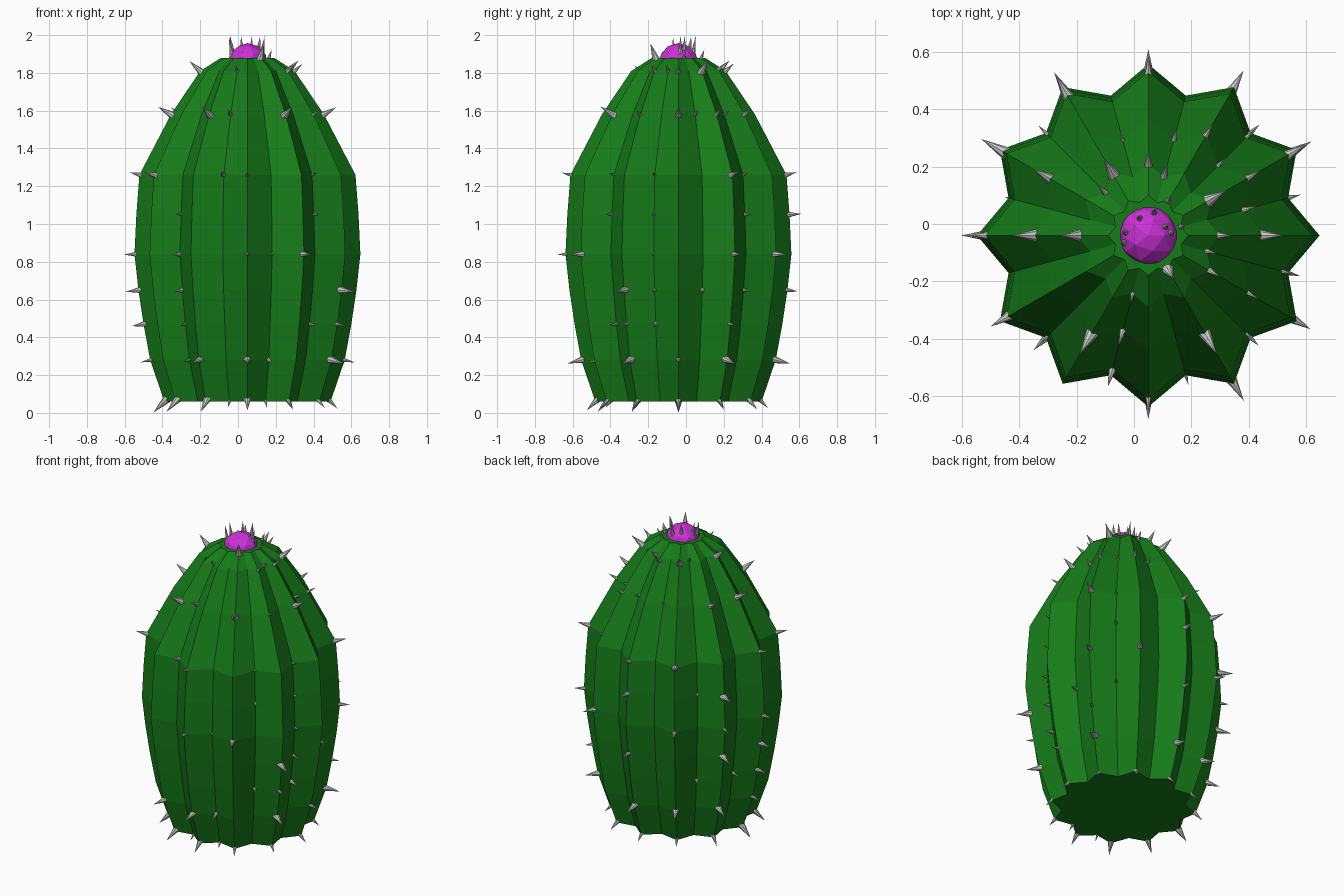
import bpy, bmesh, math, random
from mathutils import Vector

if "Cube" in bpy.data.objects:
    bpy.data.objects.remove(bpy.data.objects["Cube"])

random.seed(4)
CX, CY, SIDES, VALLEY = 0.05, -0.04, 24, 0.845


def material(name, rgb):
    m = bpy.data.materials.new(name)
    m.diffuse_color = (*rgb, 1)
    m.use_nodes = True
    m.node_tree.nodes["Principled BSDF"].inputs["Base Color"].default_value = m.diffuse_color
    return m


def finish(bm, name, mat=None):
    bmesh.ops.recalc_face_normals(bm, faces=bm.faces)
    me = bpy.data.meshes.new(name)
    bm.to_mesh(me)
    bm.free()
    ob = bpy.data.objects.new(name, me)
    bpy.context.collection.objects.link(ob)
    if mat:
        me.materials.append(mat)
    return ob


# Ribbed body: a 12-pointed star section lofted up the profile (radius, height)
profile = [(0.44, 0.06), (0.515, 0.28), (0.55, 0.47), (0.577, 0.65), (0.598, 0.84),
           (0.588, 1.05), (0.572, 1.26), (0.405, 1.58), (0.25, 1.81), (0.14, 1.88)]
bm = bmesh.new()
rings = []
for r, z in profile:
    ring = []
    for k in range(SIDES):
        a = math.tau * k / SIDES
        rr = r * (VALLEY if k % 2 else 1)
        ring.append(bm.verts.new((CX + rr * math.cos(a), CY + rr * math.sin(a), z)))
    rings.append(ring)
for lo, hi in zip(rings, rings[1:]):
    for k in range(SIDES):
        n = (k + 1) % SIDES
        bm.faces.new((lo[k], lo[n], hi[n], hi[k]))
bm.faces.new(rings[0][::-1])
bm.faces.new(rings[-1])
bmesh.ops.recalc_face_normals(bm, faces=bm.faces)
bm.normal_update()

# Spine sites: for each ring, the rib/valley numbers counted from +x
sites = [
    [0, 2, 4, 6, 8, 10, 12, 14, 16, 17, 18, 19, 20, 22],
    [0, 2, 6, 8, 10, 12, 15, 16, 18, 19, 22],
    [2, 9, 11, 12, 15, 21, 22, 23],
    [1, 3, 6, 10, 12, 15, 22, 23],
    [2, 4, 8, 10, 12, 15, 18, 19, 20, 23],
    [3, 6, 9, 10, 15, 21, 23],
    [2, 3, 6, 8, 12, 14, 17, 18, 21, 23],
    [0, 1, 2, 3, 4, 5, 7, 10, 12, 16, 17, 20, 22],
    [0, 2, 5, 6, 8, 9, 12, 17, 22, 23],
    [4, 1, 20],
]
spots = []
for ring, ks in zip(rings, sites):
    for k in ks:
        size = random.uniform(0.5, 1.0) if k % 2 == 0 else random.uniform(0.4, 0.8)
        spots.append((ring[k].co.copy(), ring[k].normal.copy(), 0.085 * size, 0.024 * size))
finish(bm, "cactus_body", material("green", (0.008, 0.2, 0.01)))

# Flower bud on top
bm = bmesh.new()
bmesh.ops.create_icosphere(bm, subdivisions=2, radius=0.108)
for v in bm.verts:
    v.co += Vector((CX, CY, 1.85))
finish(bm, "flower_bud", material("magenta", (0.6, 0.03, 0.68)))
for x, y in [(0.02, 0.02), (0.07, 0.04), (0.11, -0.01), (0.13, -0.03), (-0.03, -0.03), (-0.035, -0.065)]:
    d = Vector((x - CX, y - CY, 0))
    h = math.sqrt(0.108 ** 2 - d.length_squared)
    p = Vector((x, y, 1.85 + h))
    tilt = Vector((d.x * 2, d.y * 2, 1)).normalized()
    spots.append((p, tilt, min(0.08, (1.995 - p.z) / tilt.z), 0.013))

# Spines: small cones pointing along the surface normal
bm = bmesh.new()
for p, n, length, rad in spots:
    if n.z < 0:
        length = min(length, (p.z - 0.001) / -n.z)
    full = length + 0.02
    geo = bmesh.ops.create_cone(bm, cap_ends=True, segments=8, radius1=rad, radius2=0, depth=full)
    rot = n.to_track_quat('Z', 'Y')
    for v in geo["verts"]:
        v.co = rot @ (v.co + Vector((0, 0, full / 2 - 0.02))) + p
finish(bm, "spines")
